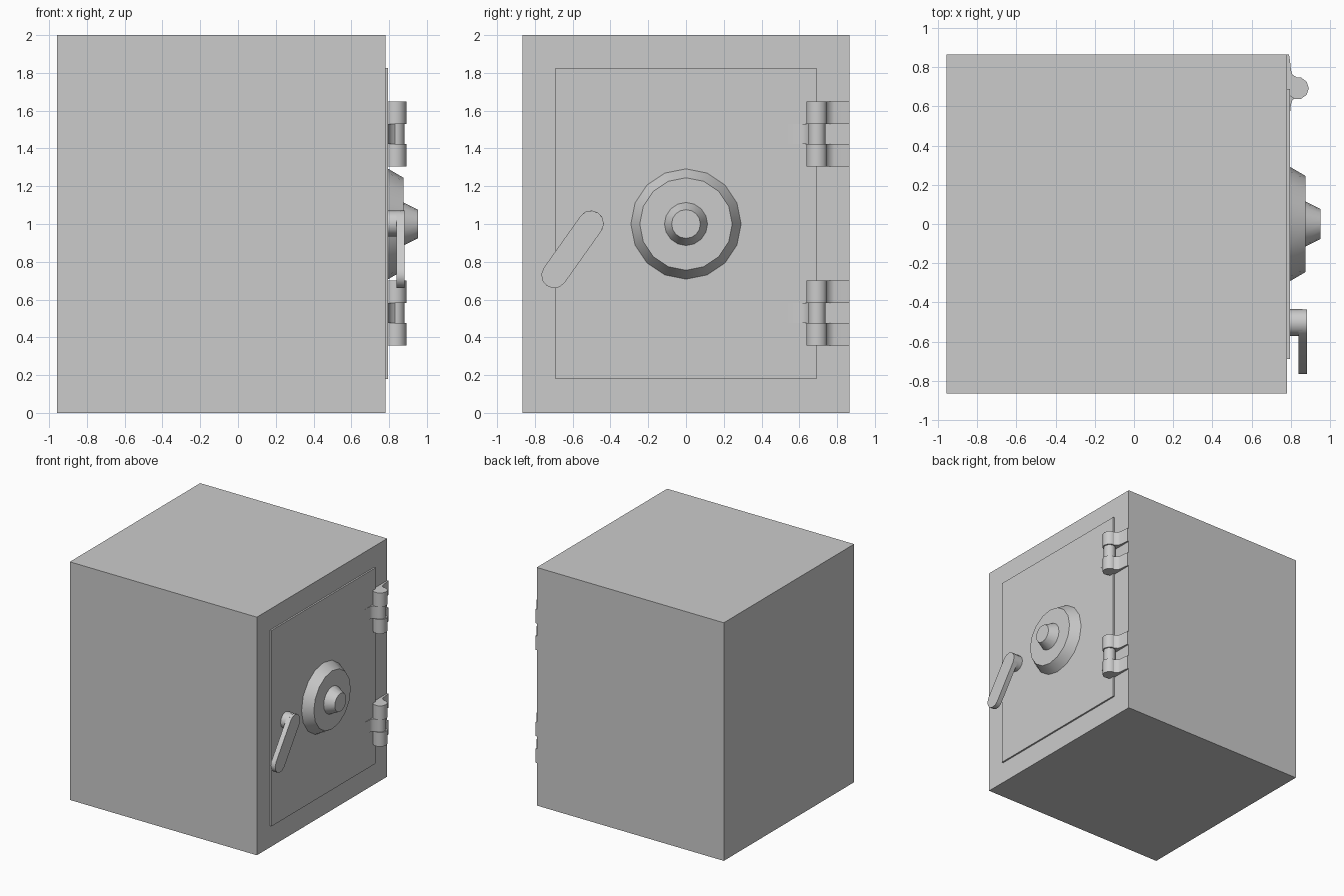
import bpy, bmesh
from math import sin, cos, pi, atan2, radians
from mathutils import Matrix

if "Cube" in bpy.data.objects:
    bpy.data.objects.remove(bpy.data.objects["Cube"])


def finish(name, bm, smooth=None):
    bmesh.ops.recalc_face_normals(bm, faces=bm.faces[:])
    mesh = bpy.data.meshes.new(name)
    bm.to_mesh(mesh)
    bm.free()
    obj = bpy.data.objects.new(name, mesh)
    bpy.context.collection.objects.link(obj)
    if smooth:
        bpy.ops.object.select_all(action='DESELECT')
        obj.select_set(True)
        bpy.context.view_layer.objects.active = obj
        bpy.ops.object.shade_smooth_by_angle(angle=radians(smooth))
    return obj


def box(name, lo, hi):
    bm = bmesh.new()
    bmesh.ops.create_cube(bm, size=1)
    for v in bm.verts:
        v.co = [lo[i] + (v.co[i] + 0.5) * (hi[i] - lo[i]) for i in range(3)]
    return finish(name, bm)


def cone_x(name, y, z, x0, x1, r0, r1, sides):
    """Cone frustum pointing along +x, with a vertex at the top."""
    bm = bmesh.new()
    bmesh.ops.create_cone(bm, cap_ends=True, segments=sides,
                          radius1=r0, radius2=r1, depth=x1 - x0,
                          matrix=Matrix.Translation(((x0 + x1) / 2, y, z))
                          @ Matrix.Rotation(pi / 2, 4, 'Y'))
    return finish(name, bm, 35)


def prism(name, points, offset, smooth=35):
    """Extrude a closed outline of 3D points."""
    bm = bmesh.new()
    face = bm.faces.new([bm.verts.new(p) for p in points])
    moved = bmesh.ops.extrude_face_region(bm, geom=[face], use_keep_orig=True)
    verts = [g for g in moved['geom'] if isinstance(g, bmesh.types.BMVert)]
    bmesh.ops.translate(bm, verts=verts, vec=offset)
    return finish(name, bm, smooth)


# Cabinet and raised door
box("cabinet", (-0.957, -0.865, 0), (0.781, 0.865, 2))
box("door", (0.77, -0.69, 0.18), (0.795, 0.69, 1.825))

# Combination dial with centre knob
cone_x("dial_ring", 0, 1, 0.79, 0.876, 0.295, 0.245, 16)
cone_x("dial_knob", 0, 1, 0.87, 0.953, 0.117, 0.076, 16)

# Lever handle: round spindle and capsule-shaped arm
top, bottom, r = (-0.503, 1.003), (-0.698, 0.728), 0.068
cone_x("handle_spindle", *top, 0.79, 0.86, r, r, 12)
aim = atan2(top[1] - bottom[1], top[0] - bottom[0])
outline = []
for (cy, cz), start in ((top, aim - pi / 2), (bottom, aim + pi / 2)):
    for i in range(7):
        a = start + pi * i / 6
        outline.append((0.84, cy + r * cos(a), cz + r * sin(a)))
prism("handle_arm", outline, (0.042, 0, 0))


# Hinges: knuckles plus flat leaves that flare into the barrel
def knuckle(name, radius, z0, z1, direction, tip):
    cx, cy = 0.835, 0.693
    barrel = [(cx + radius * cos(i * pi / 5), cy + radius * sin(i * pi / 5), z0)
              for i in range(10)]
    prism(name + "_knuckle", barrel, (0, 0, z1 - z0), 50)
    edge = cy + direction * radius
    leaf = [(0.775, cy, z0), (0.835, cy, z0),
            (0.833, edge - direction * 0.003, z0),
            (0.809, edge + direction * 0.012, z0),
            (0.801, edge + direction * 0.035, z0),
            (0.796, tip - direction * 0.03, z0),
            (0.791 if direction > 0 else 0.796, tip, z0), (0.775, tip, z0)]
    prism(name + "_leaf", leaf, (0, 0, z1 - z0), 50)


for label, base in (("lower", 0.357), ("upper", 1.305)):
    knuckle(f"{label}_hinge_bottom", 0.057, base, base + 0.119, 1, 0.865)
    knuckle(f"{label}_hinge_middle", 0.047, base + 0.119, base + 0.224, -1, 0.535)
    knuckle(f"{label}_hinge_top", 0.057, base + 0.224, base + 0.343, 1, 0.865)
